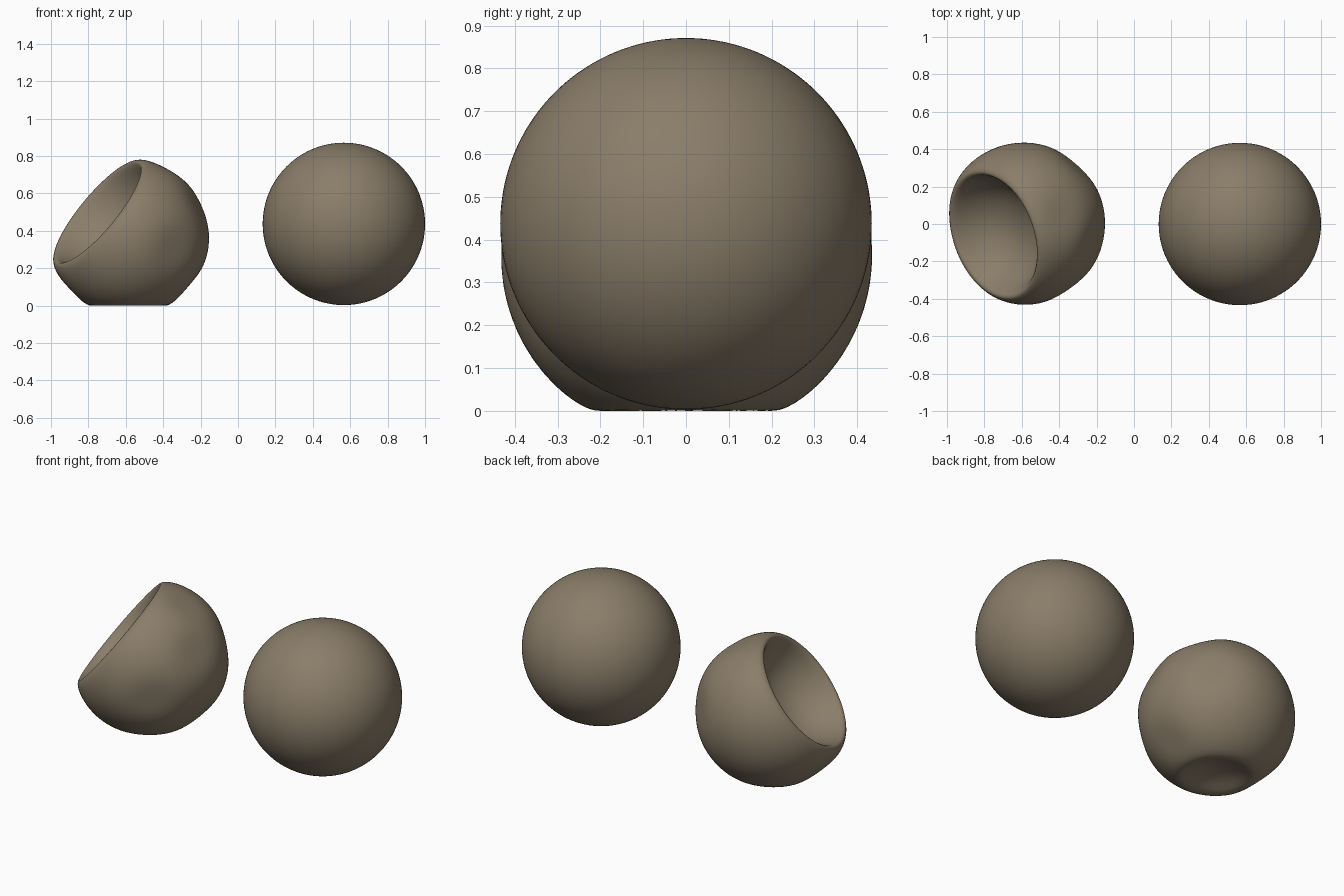
import bpy
import bmesh
import math
from mathutils import Vector

cube = bpy.data.objects.get("Cube")
if cube:
    bpy.data.objects.remove(cube, do_unlink=True)

RADIUS = 0.434

# One dull tan colour for both balls
tan = bpy.data.materials.new("dull tan")
tan.use_nodes = True
colour = (0.255, 0.206, 0.142, 1)
tan.diffuse_color = colour
tan.node_tree.nodes["Principled BSDF"].inputs["Base Color"].default_value = colour


def make_ball(name, centre, axis, reshape=None):
    """Smooth ball with its pole along axis, optionally reshaped point by point."""
    bm = bmesh.new()
    bmesh.ops.create_uvsphere(bm, u_segments=96, v_segments=72, radius=RADIUS)
    turn = Vector((0, 0, 1)).rotation_difference(axis)
    for v in bm.verts:
        p = turn @ v.co
        v.co = (reshape(p) if reshape else p) + centre
    bmesh.ops.recalc_face_normals(bm, faces=bm.faces)
    for f in bm.faces:
        f.smooth = True
    mesh = bpy.data.meshes.new(name)
    bm.to_mesh(mesh)
    bm.free()
    mesh.materials.append(tan)
    ball = bpy.data.objects.new(name, mesh)
    bpy.context.collection.objects.link(ball)
    return ball


# Full ball
make_ball("full_ball", Vector((0.566, 0, 0.437)), Vector((0, 0, 1)))

# Deflated ball: the cap around the mouth is pushed inwards
mouth = Vector((-0.74, -0.275, 0.615)).normalized()
MOUTH_HEIGHT = 0.265
BOWL_DEPTH = 0.28
RIM_ROUNDING = 0.05
BASE_ROUNDING = 0.02
flat_centre = Vector((-0.59, 0, 0.386))

# Directions of the soft shallow dimples on the outside
dimples = [Vector(d).normalized() for d in (
    (0.25, -0.35, -0.06), (0.38, -0.1, 0.18), (0.28, 0.32, 0.06),
    (0.2, 0.05, 0.37), (-0.3, 0, -0.28), (0.32, 0, -0.27),
)]


def deflate(p):
    h = p.dot(mouth)
    over = h - MOUTH_HEIGHT
    if over > 0:
        # steep wall and a flatter floor inside the bowl
        t = over / (RADIUS - MOUTH_HEIGHT)
        over = BOWL_DEPTH * t * (1.4 - 0.4 * t)
    folded = MOUTH_HEIGHT - math.hypot(over, RIM_ROUNDING)
    shift = mouth * (folded - h)
    if h < MOUTH_HEIGHT:
        unit = p.normalized()
        for d in dimples:
            spread = 2 * (1 - unit.dot(d)) / 0.08
            shift -= d * 0.017 * math.exp(-spread)
    p = p + shift
    # fold the underside upwards so that the ball rests on a ring
    z = p.z + flat_centre.z
    lift = math.hypot(z * (1.3 if z < 0 else 1), BASE_ROUNDING) - BASE_ROUNDING
    p.z = lift - flat_centre.z
    return p


make_ball("deflated_ball", flat_centre, mouth, deflate)
